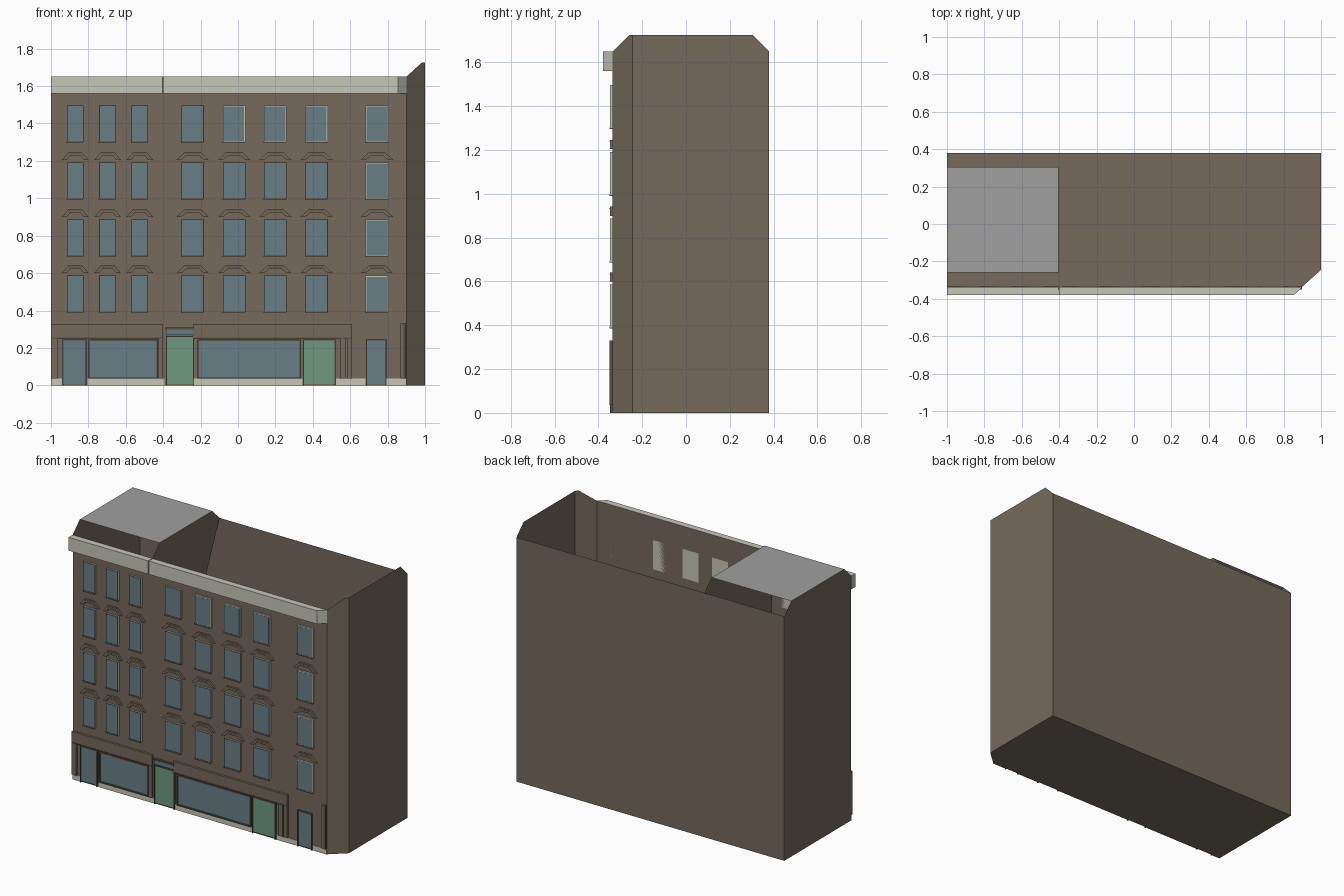
import bpy, bmesh

if "Cube" in bpy.data.objects:
    bpy.data.objects.remove(bpy.data.objects["Cube"])


def mat(name, r, g, b):
    lin = lambda c: ((c / 255 + 0.055) / 1.055) ** 2.4
    m = bpy.data.materials.new(name)
    m.diffuse_color = (lin(r), lin(g), lin(b), 1)
    m.use_nodes = True
    m.node_tree.nodes["Principled BSDF"].inputs["Base Color"].default_value = m.diffuse_color
    return m


BROWN = mat("brown_masonry", 118, 106, 92)
BEIGE = mat("pale_stone", 198, 198, 185)
GLASS = mat("blue_glass", 105, 126, 134)
GREEN = mat("green_paint", 110, 152, 127)
GREY = mat("grey_roofing", 160, 160, 160)
DARK = mat("dark_trim", 88, 78, 67)
FRONT = -0.335


def finish(name, bm, *mats):
    me = bpy.data.meshes.new(name)
    bm.to_mesh(me)
    bm.free()
    for m in mats:
        me.materials.append(m)
    ob = bpy.data.objects.new(name, me)
    bpy.context.collection.objects.link(ob)
    return ob


def sheet(name, pts, m):
    bm = bmesh.new()
    bm.faces.new([bm.verts.new(p) for p in pts])
    return finish(name, bm, m)


def prism(name, pts, depth, m, face_mat=None, back=FRONT):
    """Extrude an x-z outline forward from the facade; optionally recolour its front."""
    bm = bmesh.new()
    f = bm.faces.new([bm.verts.new((x, back, z)) for x, z in pts])
    ext = bmesh.ops.extrude_face_region(bm, geom=[f])["geom"]
    for v in ext:
        if isinstance(v, bmesh.types.BMVert):
            v.co.y -= depth
    bmesh.ops.recalc_face_normals(bm, faces=bm.faces)
    if face_mat:
        for f in bm.faces:
            if f.normal.y < -0.9:
                f.material_index = 1
    return finish(name, bm, m, *([face_mat] if face_mat else []))


def box(name, x0, x1, z0, z1, depth, m, face_mat=None, back=FRONT):
    return prism(name, [(x0, z0), (x1, z0), (x1, z1), (x0, z1)], depth, m, face_mat, back)


def frame(name, x0, x1, z0, z1, t, depth, m):
    """Left, right and top trim around an opening."""
    box(name + "_left", x0 - t, x0, z0, z1 + t, depth, m)
    box(name + "_right", x1, x1 + t, z0, z1 + t, depth, m)
    box(name + "_top", x0, x1, z1, z1 + t, depth, m)


# Hollow shell: front, back, ends, cut corner and floor
sheet("front_wall", [(-1, FRONT, 0), (0.9, FRONT, 0), (0.9, FRONT, 1.65), (-1, FRONT, 1.65)], BROWN)
sheet("back_wall", [(1, 0.38, 0), (-1, 0.38, 0), (-1, 0.38, 1.65), (1, 0.38, 1.65)], BROWN)
sheet("left_wall", [(-1, 0.38, 0), (-1, FRONT, 0), (-1, FRONT, 1.65), (-1, -0.26, 1.725),
                    (-1, 0.305, 1.725), (-1, 0.38, 1.65)], BROWN)
sheet("right_wall", [(1, -0.245, 0), (1, 0.38, 0), (1, 0.38, 1.65), (1, 0.305, 1.725),
                     (1, -0.245, 1.725)], BROWN)
sheet("corner_wall", [(0.9, FRONT, 0), (1, -0.245, 0), (1, -0.245, 1.725),
                      (0.983, -0.26, 1.725), (0.9, FRONT, 1.65)], BROWN)
sheet("floor", [(-1, FRONT, 0), (-1, 0.38, 0), (1, 0.38, 0), (1, -0.245, 0), (0.9, FRONT, 0)], BROWN)

# Inner partition carrying the raised roof panel
sheet("partition", [(-0.405, FRONT, 0), (-0.405, 0.38, 1.65), (-0.405, 0.305, 1.725),
                    (-0.405, -0.26, 1.725), (-0.405, FRONT, 1.65)], BROWN)
sheet("roof_panel", [(-1, -0.26, 1.725), (-0.405, -0.26, 1.725),
                     (-0.405, 0.305, 1.725), (-1, 0.305, 1.725)], GREY)

# Cornice in two lengths, the right end mitred
box("cornice_left", -1, -0.405, 1.56, 1.65, 0.044, BEIGE, back=-0.336)
bm = bmesh.new()
base = bm.faces.new([bm.verts.new((x, y, 1.56)) for x, y in
                     [(-0.4, -0.336), (-0.4, -0.38), (0.855, -0.38), (0.9, -0.336)]])
for v in bmesh.ops.extrude_face_region(bm, geom=[base])["geom"]:
    if isinstance(v, bmesh.types.BMVert):
        v.co.z = 1.65
bmesh.ops.recalc_face_normals(bm, faces=bm.faces)
finish("cornice_right", bm, BEIGE)

# Upper windows, with arched hoods on the lower three floors
columns = [(-0.915, -0.825), (-0.742, -0.652), (-0.57, -0.48), (-0.303, -0.183),
           (-0.08, 0.04), (0.14, 0.26), (0.36, 0.48), (0.683, 0.803)]
floors = [0.39, 0.69, 0.995, 1.30]
for r, z in enumerate(floors):
    for c, (x0, x1) in enumerate(columns):
        pale = c == 7 or (r == 3 and c > 3)
        s = 0.007 if pale else 0.003
        box("window_surround", x0, x1, z, z + 0.197, 0.012, BEIGE, BEIGE if pale else DARK)
        box("window_pane", x0 + 0.003, x1 - s, z + 0.006, z + 0.197 - s, 0.001, GLASS,
            back=FRONT - 0.012)
        box("window_sill", x0 - 0.003, x1 - 0.004, z - 0.004, z + 0.004, 0.015, BROWN)
        if r < 3:
            m, w, h = (x0 + x1) / 2, (x1 - x0) / 2 + 0.026, z + 0.21
            outer = [(-w, 0), (-w * 0.5, 0.042), (w * 0.5, 0.042), (w, 0)]
            inner = [(w - 0.026, 0), (w * 0.4, 0.022), (-w * 0.4, 0.022), (-w + 0.026, 0)]
            prism("window_hood", [(m + x, h + q) for x, q in outer + inner], 0.013, BROWN)
            mid = [(x * 0.93, q - 0.007) for x, q in outer[1:3]]
            prism("hood_groove", [(m + x, h + q) for x, q in
                                  mid + [(w * 0.45, 0.031), (-w * 0.45, 0.031)]],
                  0.0006, DARK, back=FRONT - 0.013)

# Pale plinth along the pavement
for x0, x1 in [(-1, -0.94), (-0.805, -0.392), (-0.235, 0.345), (0.525, 0.683), (0.795, 0.898)]:
    box("plinth", x0, x1, 0, 0.036, 0.004, BEIGE)

# Shopfront fascias and pilasters
for x0, x1 in [(-1, -0.4), (-0.24, 0.61)]:
    box("fascia", x0, x1, 0.255, 0.325, 0.012, BROWN)
    box("fascia_ledge", x0, x1, 0.249, 0.255, 0.015, DARK)
    box("fascia_cap", x0, x1, 0.322, 0.328, 0.015, BROWN)
for x0, x1, top in [(-1, -0.965, 0.25), (-0.425, -0.4, 0.25), (0.545, 0.575, 0.25),
                    (0.582, 0.61, 0.325), (0.868, 0.895, 0.33)]:
    box("pilaster", x0, x1, 0.036, top, 0.013, BROWN)
box("pilaster_edge", 0.884, 0.898, 0.036, 0.33, 0.014, DARK)

# Shop windows
for x0, x1 in [(-0.79, -0.437), (-0.208, 0.328)]:
    box("shop_pane", x0, x1, 0.045, 0.236, 0.006, GLASS)
    frame("shop_frame", x0, x1, 0.036, 0.236, 0.009, 0.012, DARK)
    box("shop_sill", x0 - 0.009, x1 + 0.009, 0.036, 0.045, 0.013, DARK)

# Doors
for name, x0, x1, top, m in [("glass_door", -0.932, -0.817, 0.24, GLASS),
                             ("green_door", -0.38, -0.24, 0.258, GREEN),
                             ("green_door", 0.353, 0.515, 0.24, GREEN),
                             ("glass_door", 0.69, 0.787, 0.24, GLASS)]:
    box(name, x0, x1, 0.008, top, 0.007, m)
    frame(name + "_frame", x0, x1, 0, top, 0.006, 0.012, DARK)

# Transom above the recessed green door
box("transom", -0.385, -0.237, 0.27, 0.298, 0.01, GLASS)
box("transom_cap", -0.388, -0.235, 0.298, 0.308, 0.015, DARK)
